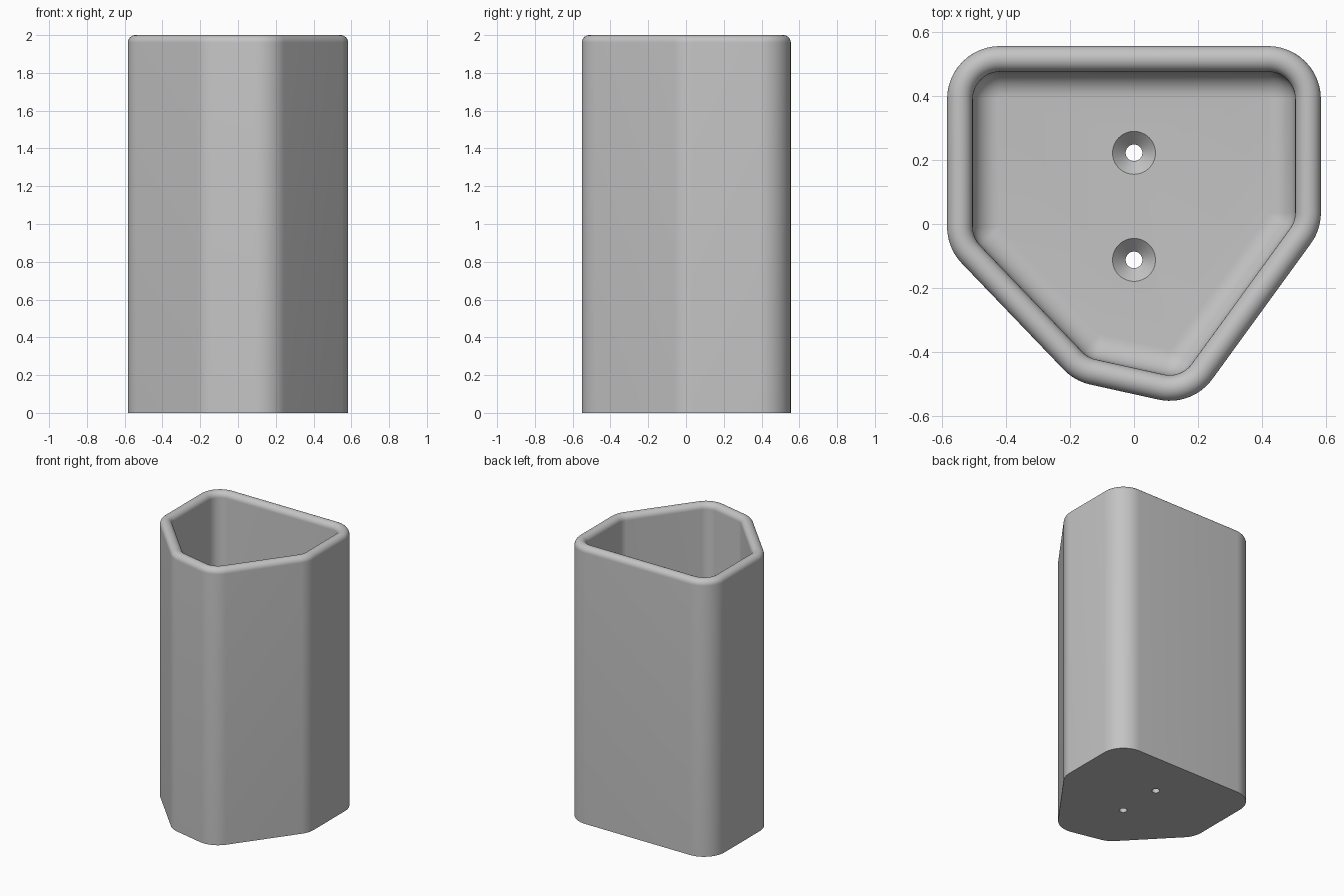
import bpy, bmesh
from math import sin, cos, pi, atan2
from mathutils import Vector

if "Cube" in bpy.data.objects:
    bpy.data.objects.remove(bpy.data.objects["Cube"], do_unlink=True)

WALL, HEIGHT, FLOOR = 0.08, 2.0, 0.08
CORNER = 0.165      # outer corner radius
FILLET = 0.08       # inside radius where wall meets floor
HOLE, SINK = 0.026, 0.067

grey = bpy.data.materials.new("plain grey")
grey.use_nodes = True
colour = (0.55, 0.55, 0.55, 1)
grey.diffuse_color = colour
grey.node_tree.nodes["Principled BSDF"].inputs["Base Color"].default_value = colour


def make_object(name, bm):
    bmesh.ops.recalc_face_normals(bm, faces=bm.faces)
    mesh = bpy.data.meshes.new(name)
    bm.to_mesh(mesh)
    bm.free()
    mesh.materials.append(grey)
    obj = bpy.data.objects.new(name, mesh)
    bpy.context.collection.objects.link(obj)
    return obj


def skin(name, rings):
    """Join a stack of equal rings into a closed solid."""
    bm = bmesh.new()
    loops = [[bm.verts.new(p) for p in ring] for ring in rings]
    n = len(loops[0])
    for a, b in zip(loops, loops[1:]):
        for i in range(n):
            j = (i + 1) % n
            bm.faces.new((a[i], a[j], b[j], b[i]))
    bm.faces.new(loops[0][::-1])
    bm.faces.new(loops[-1])
    return make_object(name, bm)


def rounded_outline(corners, radius, steps=12):
    """Arc centre and outward direction for every point of a rounded polygon."""
    pts = [Vector(c) for c in corners]
    result = []
    for i, p in enumerate(pts):
        before = (p - pts[i - 1]).normalized()
        after = (pts[(i + 1) % len(pts)] - p).normalized()
        n1 = Vector((before.y, -before.x))
        n2 = Vector((after.y, -after.x))
        centre = p - (n1 + n2) * radius / (1 + n1.dot(n2))
        start = atan2(n1.y, n1.x)
        sweep = (atan2(n2.y, n2.x) - start) % (2 * pi)
        for k in range(steps + 1):
            a = start + sweep * k / steps
            result.append((centre, Vector((cos(a), sin(a)))))
    return result


# Five-sided footprint, counter-clockwise
outline = rounded_outline([(0.583, 0.555), (-0.583, 0.555), (-0.583, -0.075),
                           (-0.185, -0.49), (0.181, -0.571), (0.583, -0.018)], CORNER)

# Wall section as (inset, height): outside, round rim, inside, floor fillet
rim = WALL / 2
section = [(0, 0)]
for k in range(17):
    a = pi * k / 16
    section.append((rim - rim * cos(a), HEIGHT - rim + rim * sin(a)))
for k in range(11):
    a = pi / 2 * k / 10
    section.append((WALL + FILLET * (1 - cos(a)), FLOOR + FILLET * (1 - sin(a))))

rings = []
for inset, z in section:
    ring = [centre + (CORNER - inset) * way for centre, way in outline]
    rings.append([(p.x, p.y, z) for p in ring])
holder = skin("holder_body", rings)

# Two countersunk screw holes through the floor
hole_section = [(HOLE, -0.1), (HOLE, FLOOR - (SINK - HOLE)), (SINK, FLOOR), (SINK, FLOOR + 0.1)]
for y in (0.222, -0.112):
    cutter = skin("screw_hole_cutter", [
        [(r * cos(pi * k / 24), y + r * sin(pi * k / 24), z) for k in range(48)]
        for r, z in hole_section])
    cutter.hide_render = True
    mod = holder.modifiers.new("screw_hole", 'BOOLEAN')
    mod.operation = 'DIFFERENCE'
    mod.solver = 'EXACT'
    mod.object = cutter
    bpy.context.view_layer.objects.active = holder
    bpy.ops.object.modifier_apply(modifier=mod.name)
    bpy.data.objects.remove(cutter, do_unlink=True)

# Smooth curves, crisp base and hole edges
bpy.ops.object.select_all(action='DESELECT')
holder.select_set(True)
bpy.context.view_layer.objects.active = holder
bpy.ops.object.shade_smooth_by_angle(angle=pi / 6)
